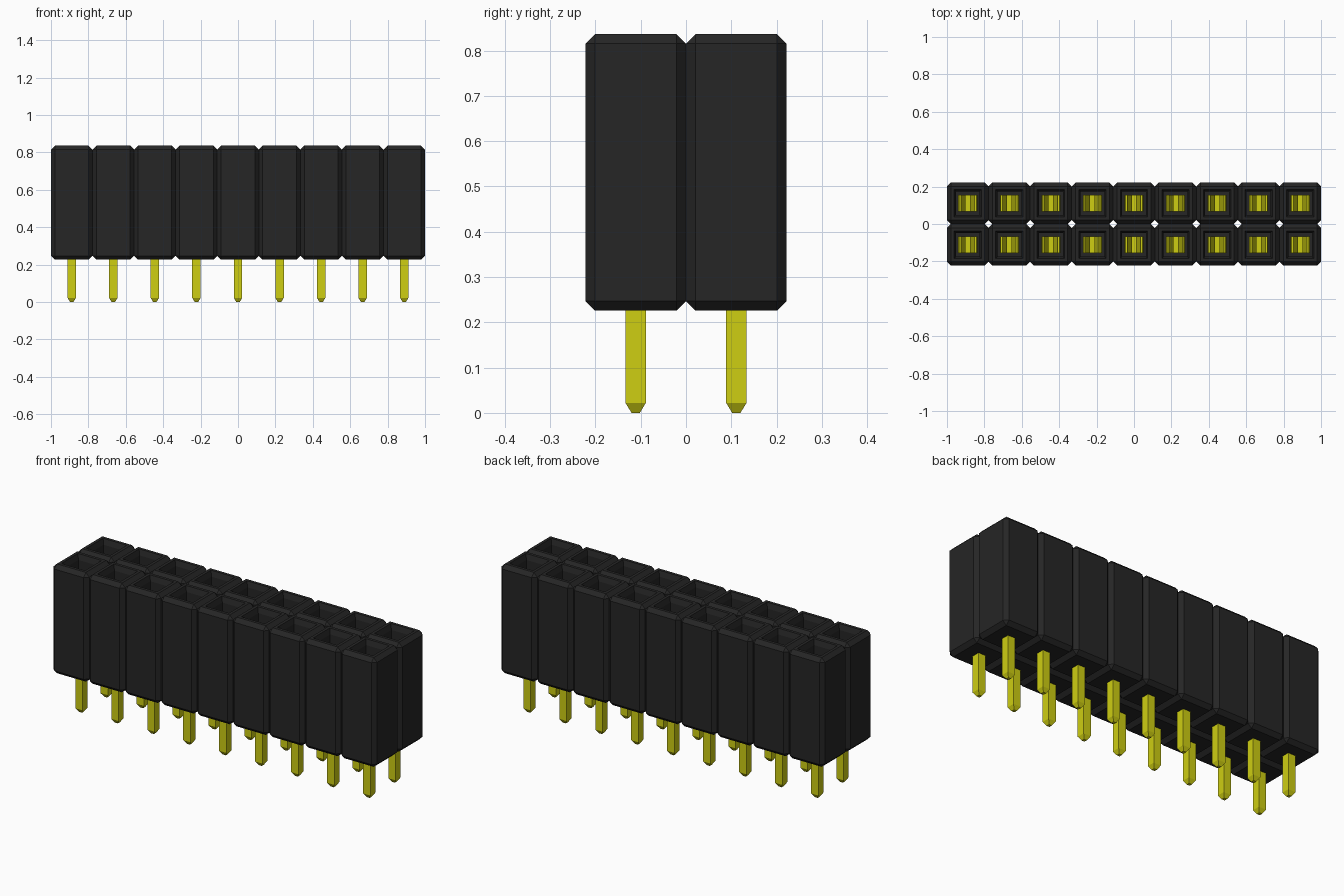
import bpy, bmesh
from mathutils import Vector

COLS, ROWS = 9, 2
PITCH = 2 / COLS
Z0, Z1 = 0.226, 0.836
CHAMFER = 0.021

cube = bpy.data.objects.get("Cube")
if cube:
    bpy.data.objects.remove(cube, do_unlink=True)


def material(name, rgb):
    m = bpy.data.materials.new(name)
    m.use_nodes = True
    m.diffuse_color = (*rgb, 1)
    m.node_tree.nodes["Principled BSDF"].inputs["Base Color"].default_value = (*rgb, 1)
    return m


def make_object(name, bm, mat):
    bmesh.ops.recalc_face_normals(bm, faces=bm.faces)
    me = bpy.data.meshes.new(name)
    bm.to_mesh(me)
    bm.free()
    me.materials.append(mat)
    ob = bpy.data.objects.new(name, me)
    bpy.context.collection.objects.link(ob)
    return ob


def repeat(ob):
    """Place the part in the first cell and repeat it over the grid."""
    ob.location = (-1 + PITCH / 2, -PITCH / 2, 0)
    for label, count, step in (("columns", COLS, (PITCH, 0, 0)), ("rows", ROWS, (0, PITCH, 0))):
        mod = ob.modifiers.new(label, 'ARRAY')
        mod.count = count
        mod.use_relative_offset = False
        mod.use_constant_offset = True
        mod.constant_offset_displace = step


def box(bm, size, centre):
    verts = bmesh.ops.create_cube(bm, size=1)["verts"]
    for v in verts:
        v.co = Vector(a * b for a, b in zip(v.co, size)) + Vector(centre)
    return verts


black = material("black plastic", (0.019, 0.019, 0.019))
yellow = material("yellow metal", (0.62, 0.62, 0.006))

# Housing: chamfered cells joined side by side
bm = bmesh.new()
for i in range(COLS):
    for j in range(ROWS):
        box(bm, (PITCH, PITCH, Z1 - Z0),
            (-1 + PITCH * (i + 0.5), PITCH * (j - 0.5), (Z0 + Z1) / 2))
bmesh.ops.bevel(bm, geom=bm.edges[:], offset=CHAMFER, segments=1,
                profile=0.5, affect='EDGES')
bm.normal_update()

# Open the walls where neighbouring cells meet
hidden = []
for f in bm.faces:
    c = f.calc_center_median()
    if (abs(f.normal.x) > 0.99 and abs(c.x) < 0.99) or \
       (abs(f.normal.y) > 0.99 and abs(c.y) < 0.1):
        hidden.append(f)
bmesh.ops.delete(bm, geom=hidden, context='FACES_ONLY')

# Sockets: flat rim, sloped lead-in, deep square well
tops = [f for f in bm.faces if f.normal.z > 0.99]
bmesh.ops.inset_individual(bm, faces=tops, thickness=0.024)
bmesh.ops.inset_individual(bm, faces=tops, thickness=0.013, depth=-0.03)
wells = bmesh.ops.extrude_discrete_faces(bm, faces=tops)["faces"]
bmesh.ops.translate(bm, verts=list({v for f in wells for v in f.verts}),
                    vec=(0, 0, -0.5))
bmesh.ops.remove_doubles(bm, verts=bm.verts[:], dist=0.0002)
make_object("housing", bm, black)

# Pins: square posts with tapered tips
bm = bmesh.new()
box(bm, (0.045, 0.045, 0.30), (0, 0, 0.172))
bm.normal_update()
tip = [f for f in bm.faces if f.normal.z < -0.99]
new_tip = bmesh.ops.extrude_discrete_faces(bm, faces=tip)["faces"][0]
for v in new_tip.verts:
    v.co = (v.co.x * 0.4, v.co.y * 0.4, 0)
repeat(make_object("pins", bm, yellow))

# Spring contacts: base plate with two leaves that pinch and flare
bm = bmesh.new()
box(bm, (0.098, 0.09, 0.01), (0, 0, 0.325))
leaf = [(0.049, 0.32), (0.049, 0.40), (0.012, 0.58), (0.036, 0.70),
        (0.046, 0.70), (0.022, 0.58), (0.051, 0.41), (0.051, 0.32)]
for side in (-1, 1):
    face = bm.faces.new([bm.verts.new((side * x, -0.043, z)) for x, z in leaf])
    ext = bmesh.ops.extrude_face_region(bm, geom=[face])["geom"]
    bmesh.ops.translate(bm, verts=[g for g in ext if isinstance(g, bmesh.types.BMVert)],
                        vec=(0, 0.086, 0))
repeat(make_object("spring_contacts", bm, yellow))
